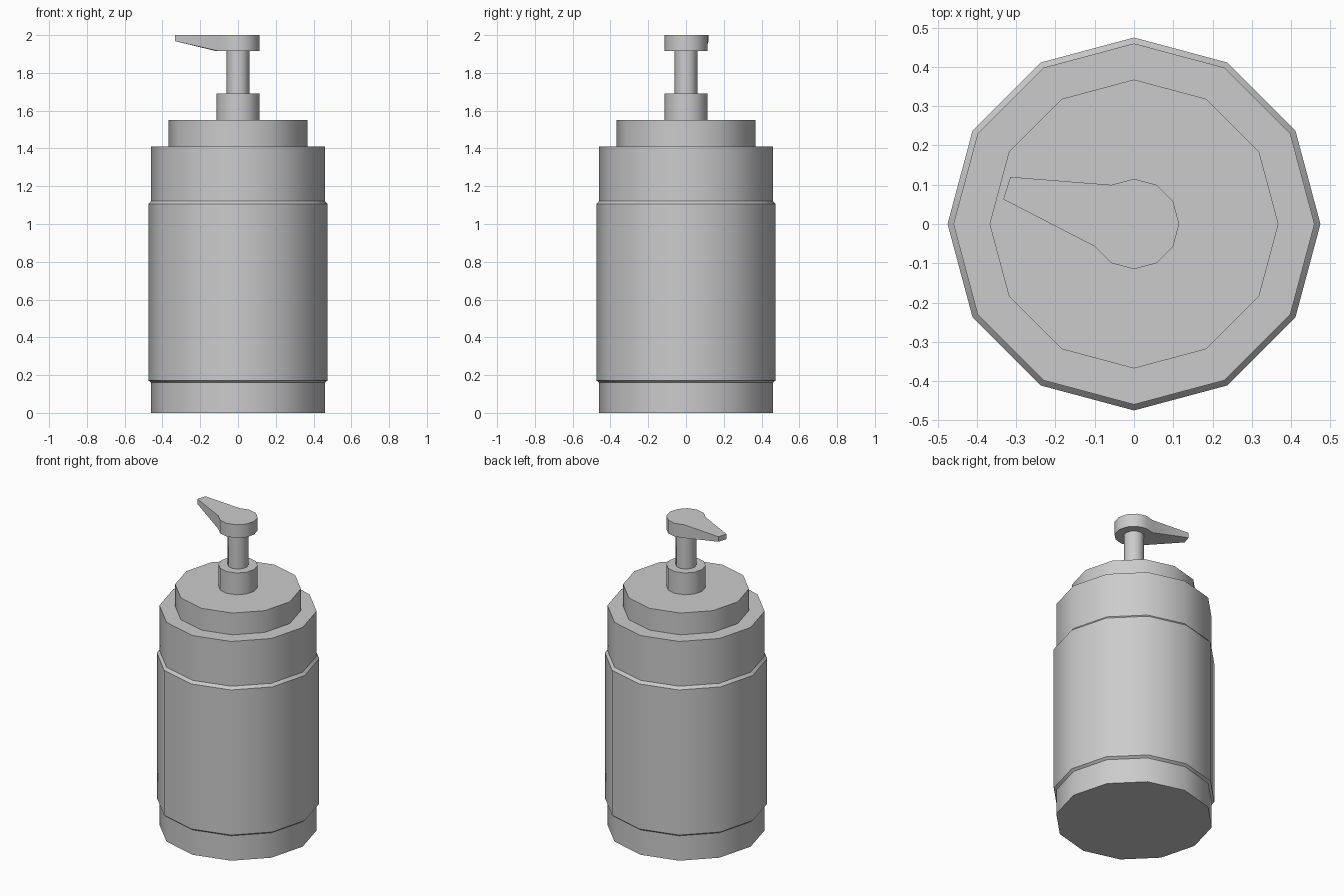
import bpy, bmesh
from math import cos, sin, radians

cube = bpy.data.objects.get("Cube")
if cube:
    bpy.data.objects.remove(cube, do_unlink=True)

SIDES = 12
grey = bpy.data.materials.new("plain grey")
grey.use_nodes = True
grey.diffuse_color = (0.6, 0.6, 0.6, 1)
grey.node_tree.nodes["Principled BSDF"].inputs["Base Color"].default_value = (0.6, 0.6, 0.6, 1)


def ring(bm, r, z):
    return [bm.verts.new((r * cos(radians(30 * i)), r * sin(radians(30 * i)), z))
            for i in range(SIDES)]


def finish(bm, name):
    bmesh.ops.recalc_face_normals(bm, faces=bm.faces)
    mesh = bpy.data.meshes.new(name)
    bm.to_mesh(mesh)
    bm.free()
    mesh.materials.append(grey)
    obj = bpy.data.objects.new(name, mesh)
    bpy.context.collection.objects.link(obj)
    bpy.ops.object.select_all(action='DESELECT')
    obj.select_set(True)
    bpy.context.view_layer.objects.active = obj
    bpy.ops.object.shade_smooth_by_angle(angle=radians(40))


def lathe(name, profile):
    """Closed twelve-sided solid from (radius, height) pairs, bottom to top."""
    bm = bmesh.new()
    rings = [ring(bm, r, z) for r, z in profile]
    bm.faces.new(rings[0])
    bm.faces.new(rings[-1])
    for a, b in zip(rings, rings[1:]):
        for i in range(SIDES):
            j = (i + 1) % SIDES
            bm.faces.new((a[i], a[j], b[j], b[i]))
    finish(bm, name)


# Bottle with its raised middle band
lathe("bottle_body", [(0.46, 0), (0.46, 0.16), (0.475, 0.172), (0.475, 1.105),
                      (0.46, 1.122), (0.46, 1.41)])
# Cap and pump shaft
lathe("bottle_cap", [(0.368, 1.41), (0.368, 1.55)])
lathe("pump_collar", [(0.115, 1.55), (0.115, 1.69)])
lathe("pump_stem", [(0.06, 1.69), (0.06, 1.915)])

# Pump head with the spout drawn out of three of its sides
bm = bmesh.new()
low, high = ring(bm, 0.115, 1.915), ring(bm, 0.115, 2.0)
tip = [(-0.315, 0.12), (-0.333, 0.063)]
tip_low = [bm.verts.new((x, y, 1.968)) for x, y in tip]
tip_high = [bm.verts.new((x, y, 2.0)) for x, y in tip]
first, last = 4, 7
bm.faces.new(low)
bm.faces.new(high[:first + 1] + tip_high + high[last:])
bm.faces.new(low[first:last + 1] + tip_low[::-1])
for i in range(SIDES):
    if not first <= i < last:
        j = (i + 1) % SIDES
        bm.faces.new((low[i], low[j], high[j], high[i]))
path_low = [low[first]] + tip_low + [low[last]]
path_high = [high[first]] + tip_high + [high[last]]
for i in range(3):
    bm.faces.new((path_low[i], path_low[i + 1], path_high[i + 1], path_high[i]))
for v in [v for v in bm.verts if not v.link_faces]:
    bm.verts.remove(v)
finish(bm, "pump_head")
